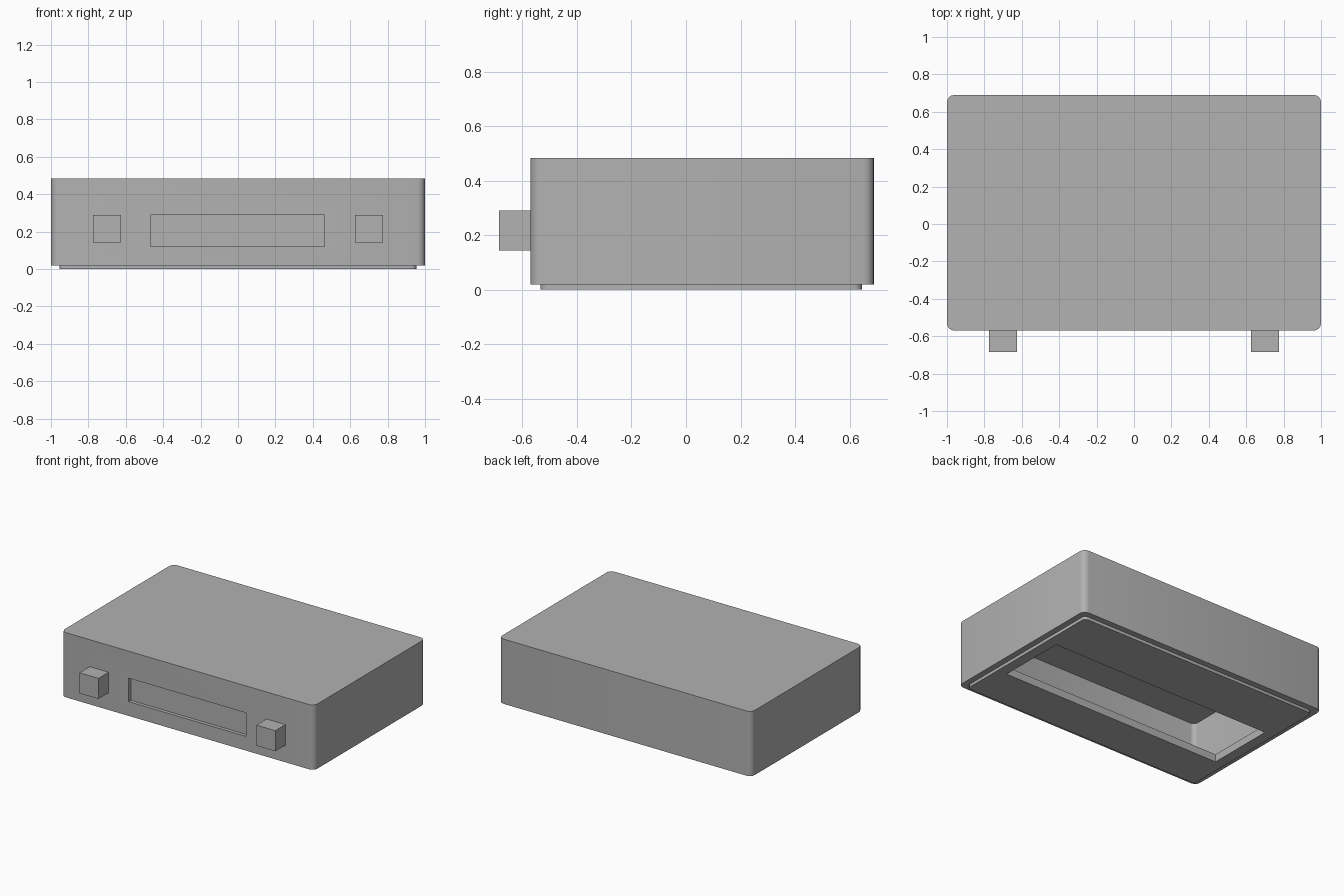
import bpy, bmesh, math

if "Cube" in bpy.data.objects:
    bpy.data.objects.remove(bpy.data.objects["Cube"])

grey = bpy.data.materials.new("mid grey")
grey.diffuse_color = (0.445, 0.445, 0.445, 1)
grey.use_nodes = True
grey.node_tree.nodes["Principled BSDF"].inputs["Base Color"].default_value = grey.diffuse_color


def rounded_block(name, x0, x1, y0, y1, z0, z1, radius=0.0, segments=4):
    """Upright prism with optionally rounded vertical edges."""
    outline = []
    corners = [(x1, y1, -1, -1), (x0, y1, 1, -1), (x0, y0, 1, 1), (x1, y0, -1, 1)]
    for i, (x, y, sx, sy) in enumerate(corners):
        if radius == 0:
            outline.append((x, y))
            continue
        for k in range(segments + 1):
            a = math.pi / 2 * (i + k / segments)
            outline.append((x + sx * radius + radius * math.cos(a),
                            y + sy * radius + radius * math.sin(a)))
    bm = bmesh.new()
    base = bm.faces.new([bm.verts.new((x, y, z0)) for x, y in outline])
    ext = bmesh.ops.extrude_face_region(bm, geom=[base])
    top = [v for v in ext["geom"] if isinstance(v, bmesh.types.BMVert)]
    bmesh.ops.translate(bm, verts=top, vec=(0, 0, z1 - z0))
    bmesh.ops.recalc_face_normals(bm, faces=bm.faces)
    mesh = bpy.data.meshes.new(name)
    bm.to_mesh(mesh)
    bm.free()
    mesh.materials.append(grey)
    obj = bpy.data.objects.new(name, mesh)
    bpy.context.collection.objects.link(obj)
    return obj


def select(obj):
    bpy.ops.object.select_all(action='DESELECT')
    obj.select_set(True)
    bpy.context.view_layer.objects.active = obj


def cut(obj, cutter):
    """Subtract the cutter, then remove it."""
    select(obj)
    mod = obj.modifiers.new("cut", 'BOOLEAN')
    mod.operation = 'DIFFERENCE'
    mod.solver = 'EXACT'
    mod.object = cutter
    bpy.ops.object.modifier_apply(modifier=mod.name)
    bpy.data.objects.remove(cutter)


def smooth(obj):
    select(obj)
    bpy.ops.object.shade_smooth_by_angle(angle=math.radians(30))


# Hollow case, open underneath, with a shallow display recess in the front
case = rounded_block("case", -1, 1, -0.57, 0.69, 0.02, 0.483, 0.04)
cut(case, rounded_block("cavity_cutter", -0.957, 0.957, -0.535, 0.647, -0.1, 0.44, 0.03))
cut(case, rounded_block("recess_cutter", -0.467, 0.463, -0.7, -0.545, 0.122, 0.29))
smooth(case)

# Base plate fitted inside the case, with a long rectangular opening
plate = rounded_block("base_plate", -0.955, 0.955, -0.533, 0.645, 0, 0.055, 0.03)
cut(plate, rounded_block("opening_cutter", -0.88, 0.88, -0.23, 0.265, -0.1, 0.2))
smooth(plate)

# Square front knobs
for side, label in ((-1, "left"), (1, "right")):
    cx = 0.7 * side
    rounded_block(label + "_knob", cx - 0.075, cx + 0.075, -0.685, -0.57, 0.143, 0.29)
